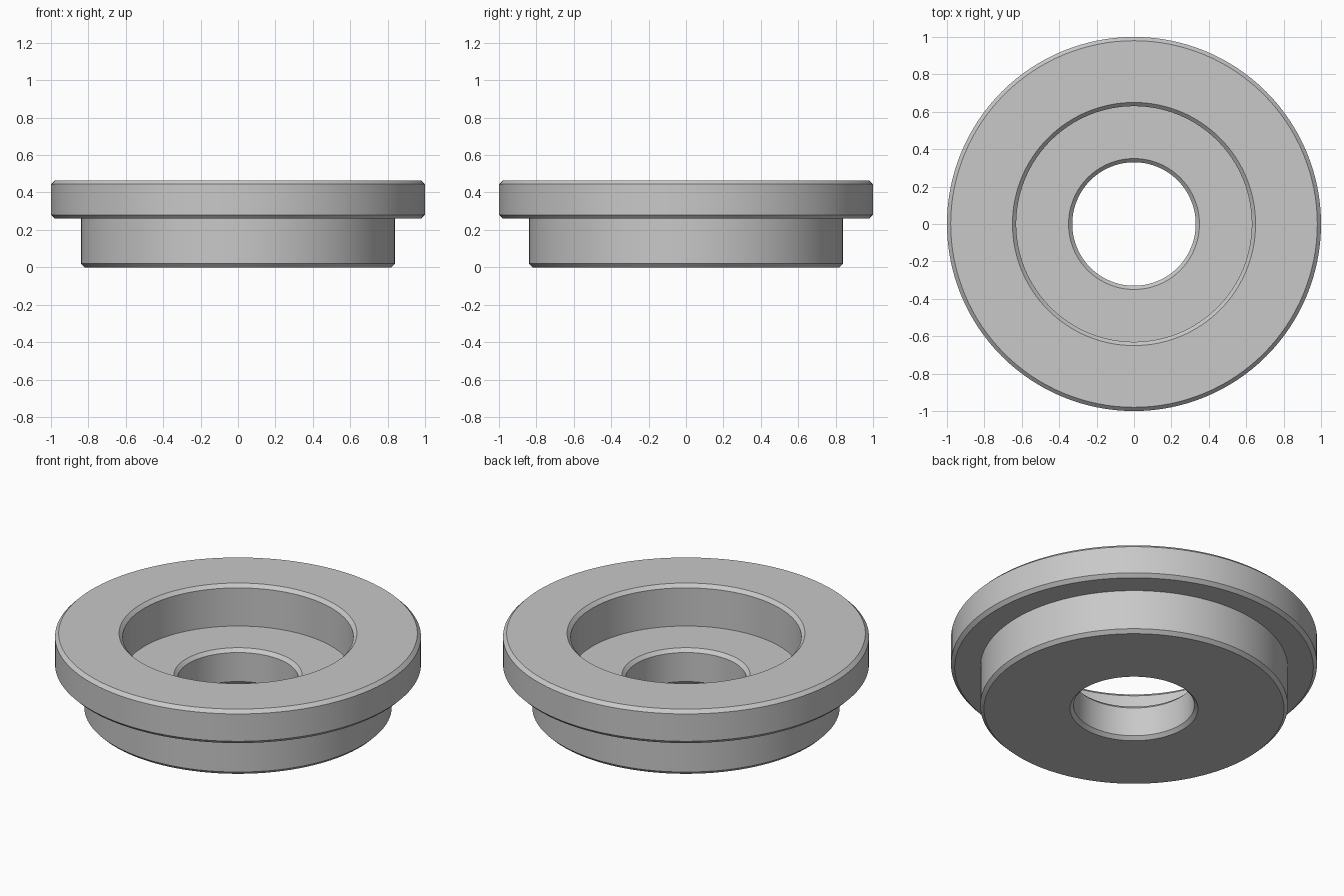
import bpy
import bmesh
import math
from mathutils import Vector

cube = bpy.data.objects.get("Cube")
if cube:
    bpy.data.objects.remove(cube, do_unlink=True)

SEGMENTS = 128
C = 0.02          # chamfer size
TOP, FLOOR, LEDGE = 0.465, 0.215, 0.26
FLANGE, BODY, RECESS, BORE = 1.0, 0.84, 0.63, 0.33

# Closed half section (radius, height), from the bottom of the bore outwards
section = [
    (BORE + C, 0), (BODY - C, 0), (BODY, C), (BODY, LEDGE),
    (FLANGE - C, LEDGE), (FLANGE, LEDGE + C),
    (FLANGE, TOP - C), (FLANGE - C, TOP),
    (RECESS + C, TOP), (RECESS, TOP - C), (RECESS, FLOOR),
    (BORE + C, FLOOR), (BORE, FLOOR - C), (BORE, C),
]

# Lathe the section into a flanged bushing
bm = bmesh.new()
verts = [bm.verts.new((r, 0, z)) for r, z in section]
edges = [bm.edges.new((v, verts[(i + 1) % len(verts)])) for i, v in enumerate(verts)]
bmesh.ops.spin(bm, geom=verts + edges, cent=Vector(), axis=Vector((0, 0, 1)),
               angle=math.tau, steps=SEGMENTS, use_merge=True)
bmesh.ops.remove_doubles(bm, verts=bm.verts[:], dist=0.0001)
bmesh.ops.recalc_face_normals(bm, faces=bm.faces[:])
mesh = bpy.data.meshes.new("flanged_bushing")
bm.to_mesh(mesh)
bm.free()
bushing = bpy.data.objects.new("flanged_bushing", mesh)
bpy.context.collection.objects.link(bushing)

# Plain grey material
grey = bpy.data.materials.new("light_grey")
grey.use_nodes = True
colour = (0.58, 0.58, 0.58, 1)
grey.diffuse_color = colour
grey.node_tree.nodes["Principled BSDF"].inputs["Base Color"].default_value = colour
mesh.materials.append(grey)

# Smooth round walls with crisp chamfers
bpy.ops.object.select_all(action="DESELECT")
bushing.select_set(True)
bpy.context.view_layer.objects.active = bushing
bpy.ops.object.shade_smooth_by_angle(angle=math.radians(30))
